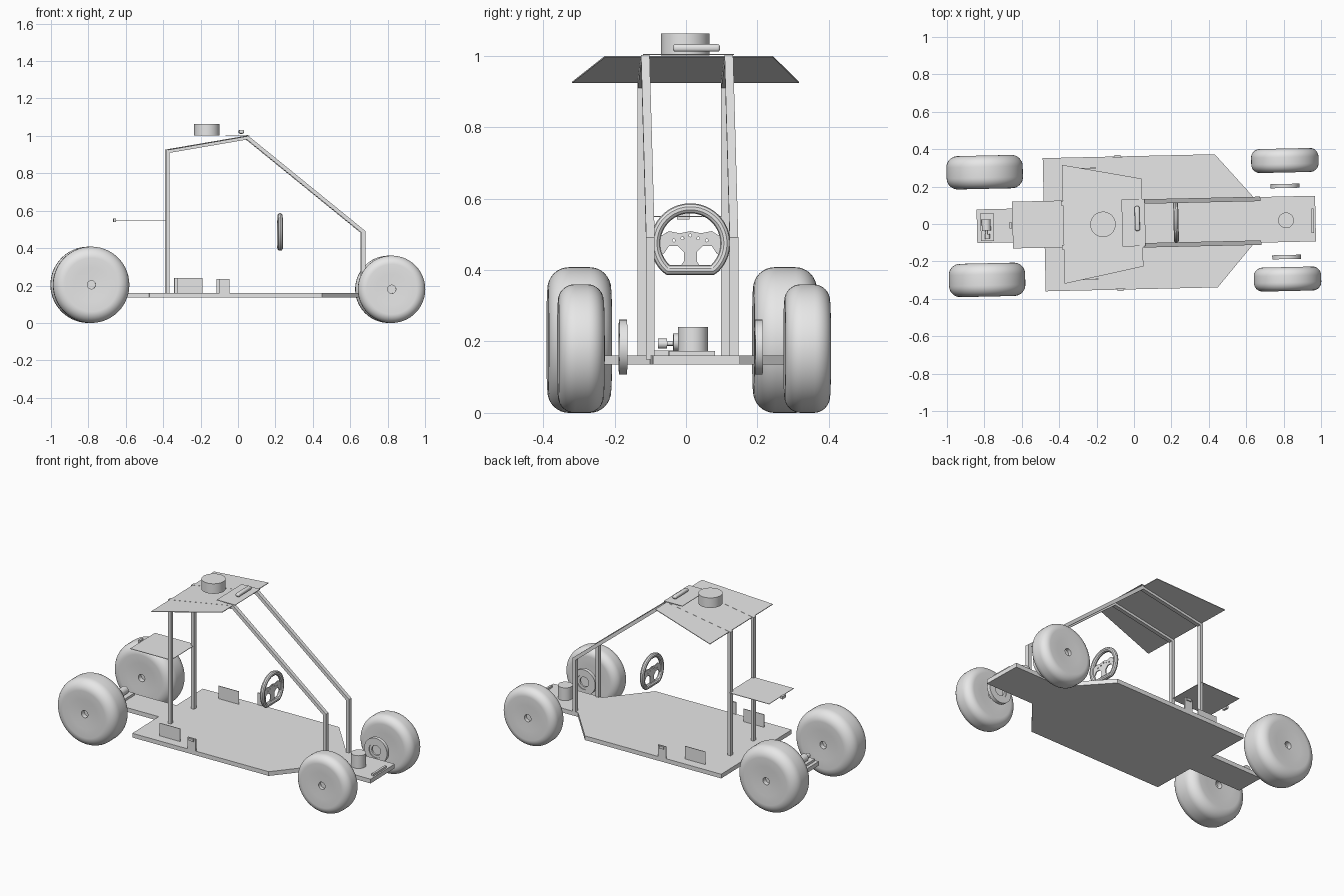
import bpy, bmesh, math
from mathutils import Matrix, Vector

cube = bpy.data.objects.get("Cube")
if cube:
    bpy.data.objects.remove(cube)

# Single flat grey
grey = bpy.data.materials.new("plain_grey")
grey.use_nodes = True
grey.diffuse_color = (0.8, 0.8, 0.8, 1)
grey.node_tree.nodes["Principled BSDF"].inputs["Base Color"].default_value = (0.8, 0.8, 0.8, 1)

# The whole vehicle sits turned very slightly about z
PLACE = Matrix.Rotation(math.radians(1.3), 4, "Z") @ Matrix.Translation((0, 0.007, 0))


def add_mesh(name, mesh, matrix=Matrix(), smooth=False):
    mesh.materials.clear()
    mesh.materials.append(grey)
    obj = bpy.data.objects.new(name, mesh)
    bpy.context.scene.collection.objects.link(obj)
    obj.matrix_world = PLACE @ matrix
    if smooth:
        bpy.ops.object.select_all(action="DESELECT")
        obj.select_set(True)
        bpy.context.view_layer.objects.active = obj
        bpy.ops.object.shade_smooth_by_angle(angle=math.radians(35))
    return obj


def finish(name, bm, matrix=Matrix(), smooth=False):
    bmesh.ops.recalc_face_normals(bm, faces=bm.faces)
    mesh = bpy.data.meshes.new(name)
    bm.to_mesh(mesh)
    bm.free()
    return add_mesh(name, mesh, matrix, smooth)


def box(name, centre, size, bevel=0):
    bm = bmesh.new()
    bmesh.ops.create_cube(bm, size=1, matrix=Matrix.Translation(centre) @ Matrix.Diagonal((*size, 1)))
    if bevel:
        bmesh.ops.bevel(bm, geom=bm.edges[:], offset=bevel, segments=3, affect="EDGES", profile=0.5)
    return finish(name, bm, smooth=bool(bevel))


def prism(name, points, direction):
    """Polygon of 3D points pushed along a direction."""
    bm = bmesh.new()
    face = bm.faces.new([bm.verts.new(p) for p in points])
    side = bmesh.ops.extrude_face_region(bm, geom=[face])["geom"]
    bmesh.ops.translate(bm, vec=direction, verts=[v for v in side if isinstance(v, bmesh.types.BMVert)])
    return finish(name, bm)


def lathe(name, profile, centre, axis="Z", steps=48):
    """Spin a (radius, height) profile about an axis."""
    bm = bmesh.new()
    verts = [bm.verts.new((r, 0, h)) for r, h in profile]
    edges = [bm.edges.new(pair) for pair in zip(verts, verts[1:])]
    bmesh.ops.spin(bm, geom=verts + edges, axis=(0, 0, 1), cent=(0, 0, 0),
                   angle=math.tau, steps=steps, use_merge=True)
    bmesh.ops.remove_doubles(bm, verts=bm.verts, dist=0.0001)
    turn = Matrix.Rotation(math.radians(-90), 4, "X") if axis == "Y" else Matrix()
    return finish(name, bm, Matrix.Translation(centre) @ turn, True)


def cylinder(name, r, length, centre, axis="Z"):
    h = length / 2
    return lathe(name, [(0, -h), (r, -h), (r, h), (0, h)], centre, axis, 40)


def mirrored(half):
    return half + [(x, -y) for x, y in reversed(half)]


# Floor pan: narrow tail, wide body, tapered narrow nose
floor_half = [(-0.84, 0.09), (-0.48, 0.09), (-0.48, 0.356), (0.44, 0.356), (0.642, 0.122), (0.971, 0.122)]
prism("floor_pan", [(x, y, 0.135) for x, y in mirrored(floor_half)], (0, 0, 0.026))

# Roof sheet, sloping up toward the nose
roof_half = [(-0.378, 0.318), (0.045, 0.235)]
prism("roof_sheet", [(x, y, 0.996 + (x - 0.045) * 0.172) for x, y in mirrored(roof_half)], (0, 0, 0.004))

# Rear shelf, roof plate and the fittings on them
box("rear_shelf", (-0.512, 0.002, 0.55), (0.275, 0.25, 0.003))
box("shelf_fitting", (-0.66, 0, 0.55), (0.014, 0.034, 0.018))
box("roof_plate", (-0.002, 0, 1.004), (0.124, 0.252, 0.003))
box("roof_bar", (0.018, 0.022, 1.022), (0.026, 0.132, 0.021), 0.008)
cylinder("roof_drum", 0.068, 0.062, (-0.166, -0.005, 1.032))

# Mitred square-tube frame on each side
path = [Vector(p) for p in ((-0.378, 0.15), (-0.378, 0.918), (0.048, 0.991), (0.668, 0.487), (0.668, 0.15))]


def offset_path(points, d):
    result = []
    for i, p in enumerate(points):
        before = (p - points[i - 1]).normalized() if i else None
        after = (points[i + 1] - p).normalized() if i + 1 < len(points) else None
        a, b = before or after, after or before
        na, nb = Vector((-a.y, a.x)), Vector((-b.y, b.x))
        result.append(p + (na + nb) * d / (1 + na.dot(nb)))
    return result


tube = offset_path(path, 0.01) + offset_path(path, -0.01)[::-1]
for side, y in (("left", 0.112), ("right", -0.122)):
    bm = bmesh.new()
    n = len(tube)
    rows = [[bm.verts.new((p.x, y + s * 0.012, p.y)) for p in tube] for s in (-1, 1)]
    for i in range(n // 2 - 1):
        j = n - 1 - i
        for row in rows:
            bm.faces.new((row[i], row[i + 1], row[j - 1], row[j]))
    for i in range(n):
        k = (i + 1) % n
        bm.faces.new((rows[0][i], rows[0][k], rows[1][k], rows[1][i]))
    finish(side + "_frame_tube", bm)


# Rounded balloon wheels with a small hub recess
def wheel(name, radius, width, centre):
    h, c = width / 2, min(width * 0.36, 0.06)
    half = [(0, h * 0.6), (0.022, h * 0.6), (0.022, h * 0.93), (radius * 0.45, h * 0.96)]
    for i in range(9):
        a = math.pi / 2 * (1 - i / 8)
        half.append((radius - c + c * math.cos(a), h - c + c * math.sin(a)))
    lathe(name, half + [(r, -z) for r, z in reversed(half)], centre, "Y", 56)


for s, side in ((1, "far"), (-1, "near")):
    wheel(side + "_rear_wheel", 0.204, 0.178, (-0.792, s * 0.288, 0.204))
    wheel(side + "_front_wheel", 0.18, 0.128, (0.814, s * 0.317 - 0.003, 0.18))
    # Brake disc with an open centre
    ring = [(0.03, -0.006), (0.045, -0.006), (0.045, -0.011), (0.077, -0.011),
            (0.077, 0.011), (0.045, 0.011), (0.045, 0.006), (0.03, 0.006), (0.03, -0.006)]
    lathe(side + "_brake_disc", ring, (0.812, s * 0.19 - 0.012, 0.184), "Y")
    # Upright plates along the floor edges
    box(side + "_floor_plate", (-0.265, s * 0.297, 0.2), (0.138, 0.004, 0.08))
    box(side + "_edge_bracket", (-0.08, s * 0.353, 0.197), (0.055, 0.006, 0.075))
    box(side + "_bracket_clip", (-0.08, s * 0.357, 0.225), (0.03, 0.012, 0.015))

# Nose drum and front bar
cylinder("nose_drum", 0.042, 0.08, (0.813, -0.006, 0.2))
box("nose_bar", (0.955, -0.012, 0.167), (0.014, 0.13, 0.013))

# Rear motor with its shaft and mount
box("motor_mount", (-0.785, -0.005, 0.168), (0.07, 0.15, 0.014))
cylinder("motor_body", 0.024, 0.06, (-0.79, 0.005, 0.198), "Y")
cylinder("motor_shaft", 0.006, 0.06, (-0.79, -0.035, 0.194), "Y")
cylinder("motor_coupling", 0.014, 0.026, (-0.785, -0.055, 0.194), "Y")

# Flat-bottomed steering wheel, drawn flat and stood up facing along x
STAND = Matrix.Translation((0.225, 0.0, 0.475)) @ Matrix(
    ((0, 0, 1, 0), (1, 0, 0, 0), (0, 1, 0, 0), (0, 0, 0, 1)))


def from_curve(name, outlines, flat, bevel=0, extrude=0):
    curve = bpy.data.curves.new(name + "_curve", "CURVE")
    curve.dimensions = "2D" if flat else "3D"
    curve.fill_mode = "BOTH" if flat else "FULL"
    curve.bevel_depth, curve.extrude, curve.bevel_resolution = bevel, extrude, 3
    for outline in outlines:
        spline = curve.splines.new("POLY")
        spline.points.add(len(outline) - 1)
        for point, (x, y) in zip(spline.points, outline):
            point.co = (x, y, 0, 1)
        spline.use_cyclic_u = True
    helper = bpy.data.objects.new(name + "_helper", curve)
    bpy.context.scene.collection.objects.link(helper)
    bpy.context.view_layer.update()
    graph = bpy.context.evaluated_depsgraph_get()
    mesh = bpy.data.meshes.new_from_object(helper.evaluated_get(graph))
    bpy.data.objects.remove(helper)
    add_mesh(name, mesh, STAND, True)


def circle(cx, cy, r, n=12):
    return [(cx + r * math.cos(math.tau * i / n), cy + r * math.sin(math.tau * i / n)) for i in range(n)]


rim = [(x, max(y, -0.075)) for x, y in circle(0, 0, 0.098, 64)]
from_curve("steering_rim", [rim], False, bevel=0.014)
spoke_half = [(0, 0.034), (0.03, 0.028), (0.06, 0.034), (0.096, 0.012), (0.094, -0.035), (0.075, -0.03),
              (0.06, -0.008), (0.035, -0.008), (0.018, -0.025), (0.018, -0.05), (0.035, -0.075)]
spokes = spoke_half + [(-x, y) for x, y in reversed(spoke_half[1:])]
holes = [circle(x, y, 0.004) for x, y in ((-0.046, 0.008), (-0.022, 0.014), (0, 0.022), (0.022, 0.014), (0.046, 0.008))]
from_curve("steering_spokes", [spokes] + holes, True, extrude=0.003)
